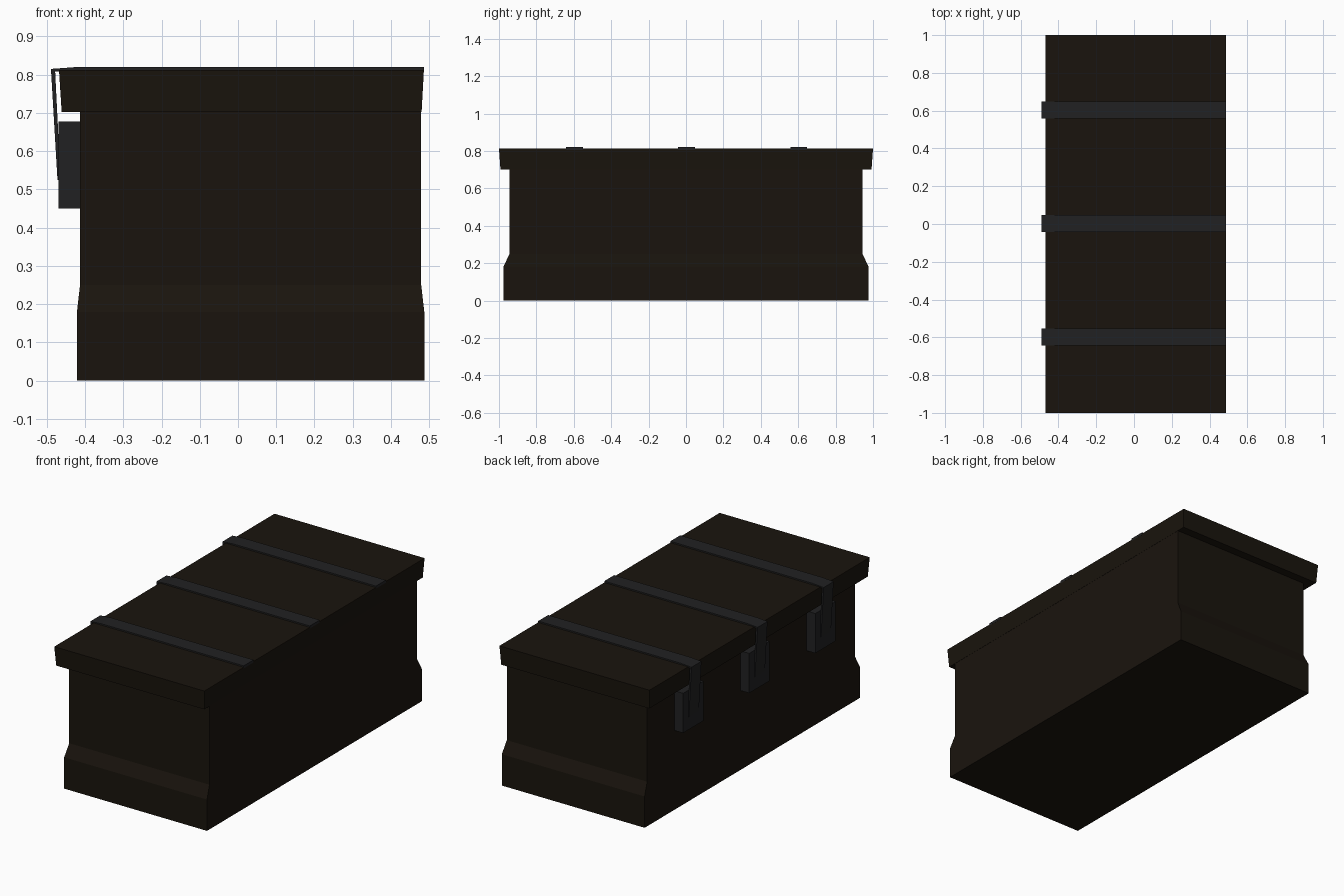
import bpy, bmesh

if "Cube" in bpy.data.objects:
    bpy.data.objects.remove(bpy.data.objects["Cube"])


def material(name, rgb):
    m = bpy.data.materials.new(name)
    m.diffuse_color = (*rgb, 1)
    m.use_nodes = True
    m.node_tree.nodes["Principled BSDF"].inputs["Base Color"].default_value = m.diffuse_color
    return m


WOOD = material("dark_wood", (0.010, 0.007, 0.004))
METAL = material("dark_metal", (0.015, 0.015, 0.016))


def finish(name, bm, mat):
    bmesh.ops.recalc_face_normals(bm, faces=bm.faces)
    me = bpy.data.meshes.new(name)
    bm.to_mesh(me)
    bm.free()
    me.materials.append(mat)
    ob = bpy.data.objects.new(name, me)
    bpy.context.collection.objects.link(ob)
    return ob


def stack(name, levels, mat):
    """Loft rectangles (z, x_min, x_max, half_y) into a closed solid."""
    bm = bmesh.new()
    rings = [[bm.verts.new(p) for p in ((a, -h, z), (b, -h, z), (b, h, z), (a, h, z))]
             for z, a, b, h in levels]
    for lo, hi in zip(rings, rings[1:]):
        for i in range(4):
            j = (i + 1) % 4
            bm.faces.new((lo[i], lo[j], hi[j], hi[i]))
    bm.faces.new(rings[0][::-1])
    bm.faces.new(rings[-1])
    return finish(name, bm, mat)


def extrude_xz(name, profile, y, width, mat):
    """Extrude an x-z profile along y, centred on y."""
    bm = bmesh.new()
    face = bm.faces.new([bm.verts.new((x, y - width / 2, z)) for x, z in profile])
    ext = bmesh.ops.extrude_face_region(bm, geom=[face])
    verts = [g for g in ext["geom"] if isinstance(g, bmesh.types.BMVert)]
    bmesh.ops.translate(bm, verts=verts, vec=(0, width, 0))
    return finish(name, bm, mat)


# Chest body with flared plinth
stack("chest_body", [(0, -0.421, 0.487, 0.977), (0.18, -0.421, 0.487, 0.977),
                     (0.25, -0.413, 0.479, 0.943), (0.705, -0.413, 0.479, 0.943)], WOOD)

# Overhanging lid, flush at the +x side
stack("lid", [(0.702, -0.461, 0.480, 0.992), (0.812, -0.468, 0.486, 1.0)], WOOD)

# Metal straps bent over the lid edge, each ending on a latch plate
strap = [(0.486, 0.805), (0.486, 0.82), (-0.42, 0.82), (-0.489, 0.815),
         (-0.472, 0.525), (-0.464, 0.525), (-0.478, 0.808), (-0.42, 0.811)]
plate = [(-0.469, 0.45), (-0.405, 0.45), (-0.405, 0.678), (-0.469, 0.678)]
for i, y in enumerate((-0.6, 0, 0.6)):
    extrude_xz(f"strap_{i + 1}", strap, y + 0.003, 0.09, METAL)
    extrude_xz(f"latch_plate_{i + 1}", plate, y + 0.003, 0.185, METAL)
